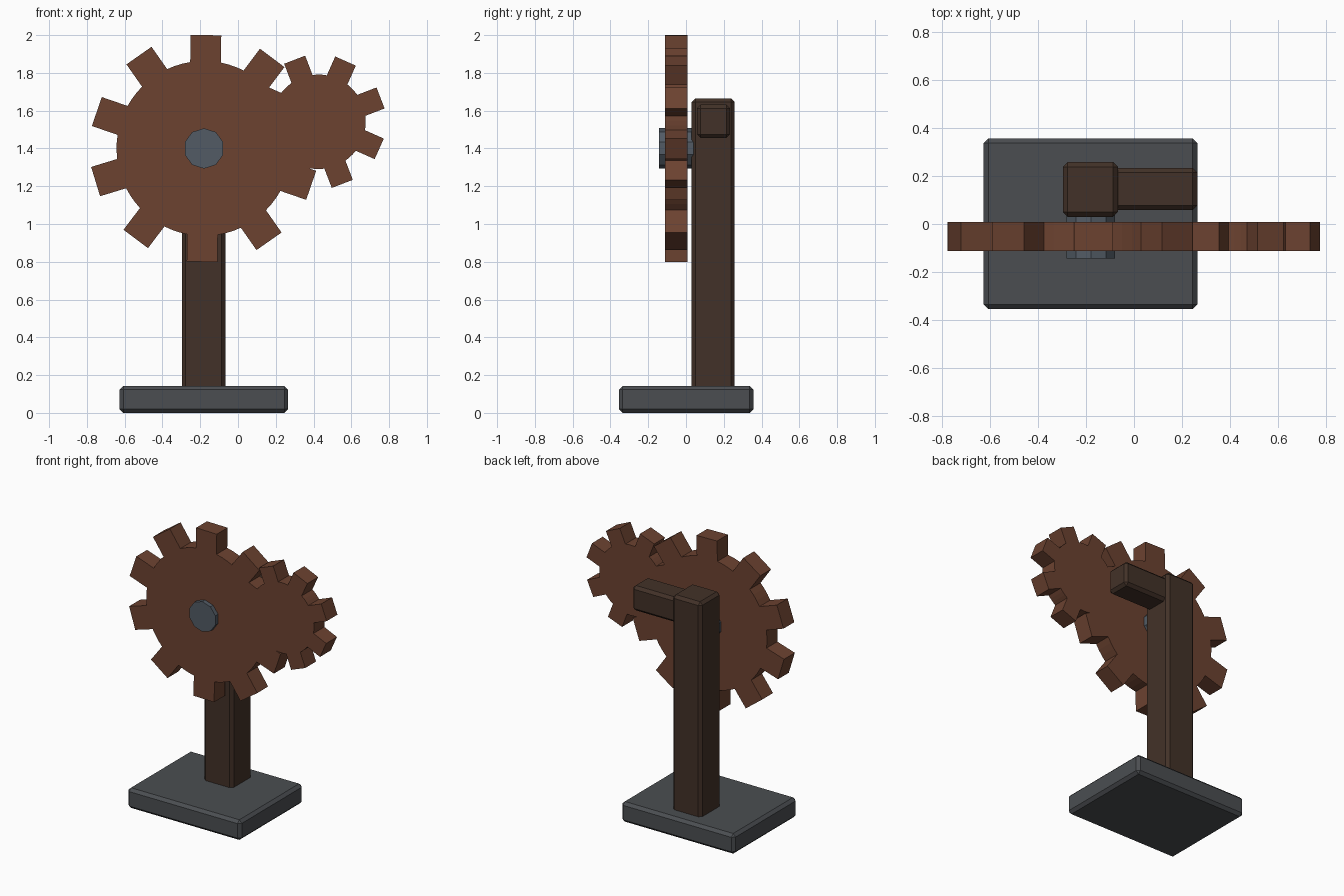
import bpy, bmesh, math
from mathutils import Matrix

if "Cube" in bpy.data.objects:
    bpy.data.objects.remove(bpy.data.objects["Cube"])


def material(name, rgb):
    m = bpy.data.materials.new(name)
    m.diffuse_color = (*rgb, 1)
    m.use_nodes = True
    m.node_tree.nodes["Principled BSDF"].inputs["Base Color"].default_value = m.diffuse_color
    return m


RUST = material("rust", (0.15, 0.055, 0.03))
WOOD = material("dark_wood", (0.055, 0.031, 0.021))
IRON = material("dark_iron", (0.07, 0.076, 0.083))
STEEL = material("steel", (0.085, 0.105, 0.13))


def finish(name, bm, mat):
    bmesh.ops.recalc_face_normals(bm, faces=bm.faces[:])
    mesh = bpy.data.meshes.new(name)
    bm.to_mesh(mesh)
    bm.free()
    mesh.materials.append(mat)
    obj = bpy.data.objects.new(name, mesh)
    bpy.context.collection.objects.link(obj)
    return obj


def box(name, lo, hi, mat, bevel=0.02):
    bm = bmesh.new()
    size = [b - a for a, b in zip(lo, hi)]
    mid = [(a + b) / 2 for a, b in zip(lo, hi)]
    bmesh.ops.create_cube(bm, size=1, matrix=Matrix.Translation(mid) @ Matrix.Diagonal((*size, 1)))
    bmesh.ops.bevel(bm, geom=bm.edges[:], offset=bevel, segments=1, affect='EDGES')
    return finish(name, bm, mat)


def extrude_outline(name, points, y0, y1, mat):
    bm = bmesh.new()
    face = bm.faces.new([bm.verts.new((x, y0, z)) for x, z in points])
    ext = bmesh.ops.extrude_face_region(bm, geom=[face], use_keep_orig=True)
    verts = [g for g in ext["geom"] if isinstance(g, bmesh.types.BMVert)]
    bmesh.ops.translate(bm, verts=verts, vec=(0, y1 - y0, 0))
    return finish(name, bm, mat)


def gear(name, cx, cz, teeth, phase, root, tip, width, y0, y1):
    pts = []
    half = math.asin(width / 2 / root)
    step = 2 * math.pi / teeth
    for i in range(teeth):
        a = math.radians(phase) + i * step
        c, s = math.cos(a), math.sin(a)
        # square-ended tooth
        inner = root * math.cos(half)
        for r, w in ((inner, -1), (tip, -1), (tip, 1), (inner, 1)):
            t = w * width / 2
            pts.append((cx + r * c - t * s, cz + r * s + t * c))
        # root arc to the next tooth
        for k in (1, 2):
            b = a + half + (step - 2 * half) * k / 3
            pts.append((cx + root * math.cos(b), cz + root * math.sin(b)))
    return extrude_outline(name, pts, y0, y1, RUST)


# stand
box("base", (-0.627, -0.355, 0), (0.265, 0.357, 0.143), IRON)
box("post", (-0.297, 0.03, 0.12), (-0.067, 0.258, 1.665), WOOD)
box("arm", (-0.17, 0.058, 1.455), (0.265, 0.234, 1.632), WOOD)

# meshing gears
gear("large_gear", -0.18, 1.40, 10, 17, 0.463, 0.6, 0.162, -0.112, 0.009)
gear("small_gear", 0.426, 1.541, 8, 21, 0.25, 0.352, 0.119, -0.112, 0.009)

# ten-sided axle through the large gear
axle = [(-0.18 + 0.107 * math.sin(i * math.pi / 5), 1.40 + 0.107 * math.cos(i * math.pi / 5))
        for i in range(10)]
extrude_outline("axle", axle, -0.143, 0.05, STEEL)
